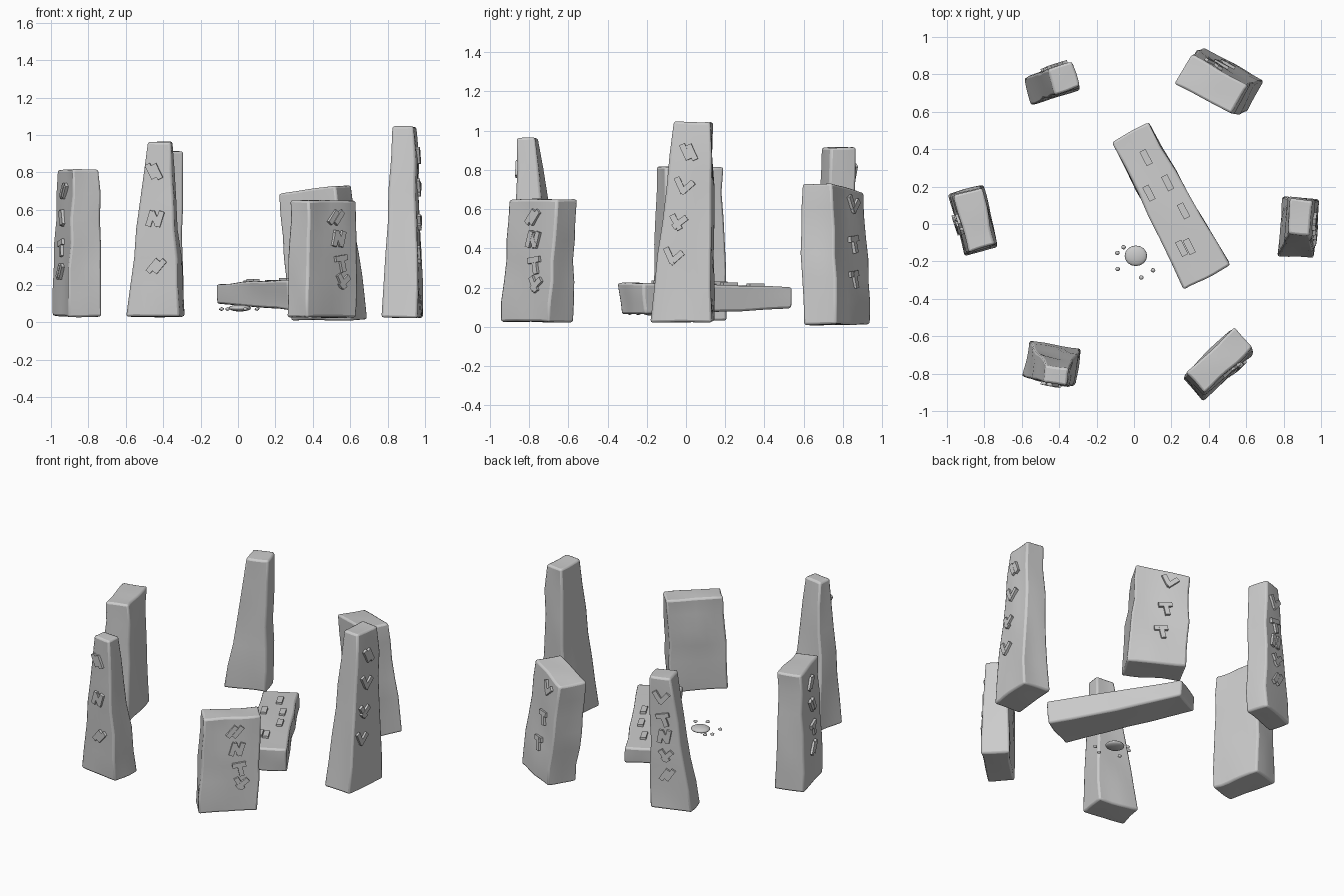
import bpy, bmesh, math
from mathutils import Vector, Matrix, noise
from mathutils.bvhtree import BVHTree

if "Cube" in bpy.data.objects:
    bpy.data.objects.remove(bpy.data.objects["Cube"])

UP = Vector((0, 0, 1))


def finish(bm, name, angle, bevel=0):
    bmesh.ops.recalc_face_normals(bm, faces=bm.faces)
    me = bpy.data.meshes.new(name)
    bm.to_mesh(me)
    bm.free()
    ob = bpy.data.objects.new(name, me)
    bpy.context.collection.objects.link(ob)
    bpy.ops.object.select_all(action='DESELECT')
    ob.select_set(True)
    bpy.context.view_layer.objects.active = ob
    bpy.ops.object.shade_smooth_by_angle(angle=math.radians(angle))
    if bevel:
        m = ob.modifiers.new("worn_edges", 'BEVEL')
        m.width, m.segments, m.limit_method = bevel, 2, 'ANGLE'
        m.angle_limit = math.radians(50)


def slab(name, yaw, base, top, base_size, top_size, slopes=(0, 0), flare=0.0):
    """Rough tapered slab; its carved face looks along -y before the yaw turn."""
    bm = bmesh.new()
    bmesh.ops.create_cube(bm, size=2)
    turn = Matrix.Rotation(math.radians(yaw), 3, 'Z')
    for v in bm.verts:
        sx, sy, sz = v.co
        centre, size, slope = (top, top_size, slopes[1]) if sz > 0 else (base, base_size, slopes[0])
        local = Vector((sx * size[0] / 2, sy * size[1] / 2 * (1 - flare * sx), slope * sx))
        v.co = Vector(centre) + turn @ local
    bmesh.ops.subdivide_edges(bm, edges=bm.edges[:], cuts=5, use_grid_fill=True)
    for v in bm.verts:
        d = noise.noise_vector(v.co * 5.5) * 0.015
        d.z *= 0.5
        v.co += d
        v.co.z = max(v.co.z, 0.0)
    bmesh.ops.recalc_face_normals(bm, faces=bm.faces)
    tree = BVHTree.FromBMesh(bm)
    finish(bm, name, 40, 0.012)
    return tree, turn


def add_bar(bm, tree, point, normal, right, lean, size=(.03, .085, .024)):
    """Small raised bar laid on the stone surface; lean is clockwise from upright."""
    hit = tree.ray_cast(point + normal * 0.3, -normal)[0] or point
    a = math.radians(lean)
    y = normal.cross(right) * math.cos(a) + right * math.sin(a)
    x = y.cross(normal)
    m = Matrix((x * size[0], y * size[1], normal * size[2])).transposed().to_4x4()
    m.translation = hit + normal * 0.003
    bmesh.ops.create_cube(bm, size=1, matrix=m)


# chisel patterns: bars as (sideways, height, lean)
PATTERNS = {
    "left": [(-.018, 0, -28), (.016, 0, -28)],
    "right": [(-.018, 0, 38), (.018, 0, 38)],
    "zigzag": [(-.025, 0, 15), (0, 0, -28), (.025, 0, 15)],
    "fork": [(-.018, .01, -28), (.02, 0, 45)],
    "tee": [(0, .01, 80), (.01, -.02, -15)],
    "cross": [(-.01, 0, -32), (.01, 0, 50)],
}


def standing_stone(name, yaw, base, top, base_size, top_size, marks, heights, drift, slopes=(0, 0)):
    tree, turn = slab(name, yaw, base, top, base_size, top_size, slopes)
    # centre line of the carved face
    low = Vector(base) + turn @ Vector((0, -base_size[1] / 2, 0))
    high = Vector(top) + turn @ Vector((0, -top_size[1] / 2, 0))
    normal = (turn @ Vector((1, 0, 0))).cross(high - low).normalized()
    right = (high - low).cross(normal).normalized()
    bm = bmesh.new()
    marks = marks.split()
    for i, kind in enumerate(marks):
        f = i / (len(marks) - 1)
        z = heights[0] + (heights[1] - heights[0]) * f
        s = drift[0] + (drift[1] - drift[0]) * f
        for dx, dz, lean in PATTERNS[kind]:
            p = low.lerp(high, (z + dz - low.z) / (high.z - low.z)) + right * (s + dx)
            add_bar(bm, tree, p, normal, right, lean)
    finish(bm, name + "_marks", 30)


# ring of standing stones
standing_stone("left_stone", -75, (-.86, .02, .03), (-.85, .02, .815), (.34, .19), (.31, .15),
               "right left tee right", (.70, .27), (0, 0))
standing_stone("front_left_stone", -9, (-.44, -.74, .03), (-.415, -.81, .965), (.29, .2), (.125, .095),
               "left zigzag right", (.805, .30), (-.02, .01))
standing_stone("front_right_stone", 43, (.445, -.76, .025), (.455, -.73, .65), (.36, .165), (.36, .15),
               "right zigzag tee cross", (.56, .22), (.02, .07))
standing_stone("right_stone", 85, (.88, -.02, .025), (.892, .04, 1.045), (.32, .2), (.19, .115),
               "left fork cross fork", (.89, .35), (-.01, -.06))
standing_stone("back_right_stone", 151, (.49, .77, .01), (.41, .745, .71), (.37, .2), (.34, .18),
               "fork tee tee", (.62, .26), (.04, .01), (0, -.025))
standing_stone("back_left_stone", 197, (-.44, .75, .03), (-.375, .78, .915), (.27, .15), (.14, .14),
               "fork tee zigzag cross right", (.78, .27), (0, 0))

# fallen slab in the middle, with marks on its upper face
tree, turn = slab("fallen_stone", 118, (.185, .105, .08), (.185, .105, .215), (.86, .245), (.88, .245),
                  (.015, -.01), 0.12)
bm = bmesh.new()
for x, y in ((.065, .355), (.08, .165), (.18, .22), (.265, .07), (.255, -.13), (.295, -.12)):
    add_bar(bm, tree, Vector((x, y, .22)), UP, Vector((1, 0, 0)), -27, (.036, .085, .022))
finish(bm, "fallen_stone_marks", 30)

# flattened offering stone
bm = bmesh.new()
bmesh.ops.create_uvsphere(bm, u_segments=16, v_segments=10, radius=1,
                          matrix=Matrix.Translation((.01, -.17, .075)) @ Matrix.Diagonal((.06, .055, .018, 1)))
finish(bm, "offering_stone", 60)

# pebbles scattered around it
bm = bmesh.new()
for i, deg in enumerate((145, 171, 216, 284, 320)):
    a, r = math.radians(deg), .08 + .04 * min(i / 2, 1)
    spot = Matrix.Translation((.01 + r * math.cos(a), -.17 + r * math.sin(a), .07))
    bmesh.ops.create_icosphere(bm, subdivisions=1, radius=1, matrix=spot @ Matrix.Diagonal((.014, .013, .01, 1)))
finish(bm, "pebbles", 60)
